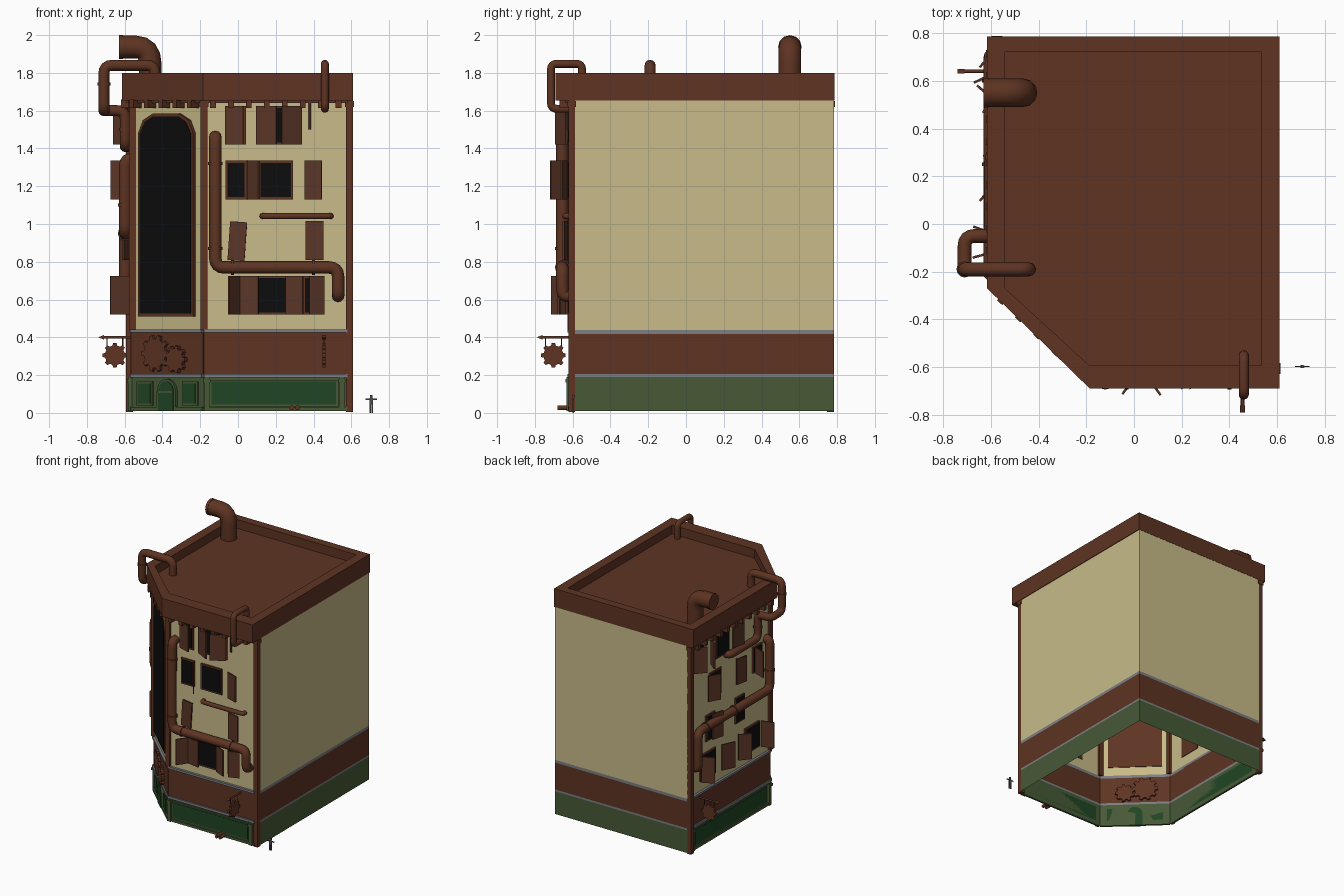
import bpy, bmesh, math
from mathutils import Matrix, Vector

cube = bpy.data.objects.get("Cube")
if cube:
    bpy.data.objects.remove(cube)


def material(name, rgb):
    m = bpy.data.materials.new(name)
    m.use_nodes = True
    m.diffuse_color = (*rgb, 1)
    m.node_tree.nodes["Principled BSDF"].inputs["Base Color"].default_value = (*rgb, 1)
    return m


BROWN = material("brown", (0.112, 0.034, 0.016))
WOOD = material("shutter brown", (0.105, 0.036, 0.02))
CREAM = material("cream plaster", (0.58, 0.5, 0.25))
GREEN = material("olive green", (0.063, 0.1, 0.037))
DARK_GREEN = material("dark green", (0.014, 0.06, 0.017))
GREY = material("grey trim", (0.2, 0.21, 0.23))
BLACK = material("black glass", (0.004, 0.004, 0.004))
FIGURE = material("figure grey", (0.07, 0.075, 0.07))


def facade(x, y, angle):
    return Matrix.Translation((x, y, 0)) @ Matrix.Rotation(math.radians(angle), 4, "Z")


# Facade frames: u runs right along the wall, d points out of it
A, B = Vector((-0.56, -0.25)), Vector((-0.18, -0.61))
MID = (A + B) / 2
HALF = (B - A).length / 2
FRONT = facade(0, -0.61, 0)
CORNER = facade(MID.x, MID.y, math.degrees(math.atan2(B.y - A.y, B.x - A.x)))
SIDE = facade(-0.56, 0, -90)
WORLD = Matrix.Identity(4)


def make(name, bm, mat, smooth=False):
    bmesh.ops.recalc_face_normals(bm, faces=bm.faces)
    me = bpy.data.meshes.new(name)
    bm.to_mesh(me)
    bm.free()
    me.materials.append(mat)
    ob = bpy.data.objects.new(name, me)
    bpy.context.collection.objects.link(ob)
    if smooth:
        bpy.ops.object.select_all(action="DESELECT")
        ob.select_set(True)
        bpy.context.view_layer.objects.active = ob
        bpy.ops.object.shade_smooth_by_angle(angle=math.radians(40))
    return ob


def loft(name, loops, mat, caps=True):
    bm = bmesh.new()
    rings = [[bm.verts.new(p) for p in loop] for loop in loops]
    n = len(rings[0])
    for a, b in zip(rings, rings[1:]):
        for i in range(n):
            j = (i + 1) % n
            bm.faces.new((a[i], a[j], b[j], b[i]))
    if caps:
        bm.faces.new(rings[0])
        bm.faces.new(rings[-1])
    return make(name, bm, mat)


def prism(name, M, outline, d0, d1, mat):
    return loft(name, [[M @ Vector((u, -d, z)) for u, z in outline] for d in (d0, d1)], mat)


def box(name, M, u, d, z, mat):
    return prism(name, M, [(u[0], z[0]), (u[1], z[0]), (u[1], z[1]), (u[0], z[1])], d[0], d[1], mat)


def pipe(name, M, points, r, mat=BROWN, bend=1.5):
    """Tube along (u, d, z) points with rounded elbows."""
    P = [M @ Vector((u, -d, z)) for u, d, z in points]
    path = [P[0]]
    for a, p, b in zip(P, P[1:], P[2:]):
        s = p + (a - p).normalized() * min(r * bend, (a - p).length * 0.49)
        e = p + (b - p).normalized() * min(r * bend, (b - p).length * 0.49)
        path += [s.lerp(p, t).lerp(p.lerp(e, t), t) for t in (0, 0.25, 0.5, 0.75, 1)]
    path.append(P[-1])
    cu = bpy.data.curves.new(name, "CURVE")
    cu.dimensions = "3D"
    cu.bevel_depth, cu.bevel_resolution, cu.use_fill_caps = r, 4, True
    sp = cu.splines.new("POLY")
    sp.points.add(len(path) - 1)
    for q, p in zip(sp.points, path):
        q.co = (*p, 1)
    tmp = bpy.data.objects.new(name + "_path", cu)
    bpy.context.collection.objects.link(tmp)
    bpy.context.view_layer.update()
    bm = bmesh.new()
    bm.from_mesh(tmp.evaluated_get(bpy.context.evaluated_depsgraph_get()).to_mesh())
    bpy.data.objects.remove(tmp)
    return make(name, bm, mat, True)


def collar(M, p, axis, r, half=0.008):
    step = Vector((axis == "u", axis == "d", axis == "z")) * half
    pipe("pipe_collar", M, [Vector(p) - step, Vector(p) + step], r * 1.18)


def gear(name, M, u, z, r, teeth, d0, d1, mat=BROWN):
    pts = []
    for i in range(teeth):
        for t, k in ((-0.3, 0.8), (-0.18, 1), (0.18, 1), (0.3, 0.8)):
            a = (i + t) / teeth * math.tau
            pts.append((u + r * k * math.cos(a), z + r * k * math.sin(a)))
    prism(name, M, pts, d0, d1, mat)


# Wall shell in stacked bands, open below
FOOT = [(-0.56, 0.783), A, B, (0.605, -0.61), (0.605, 0.783)]
for name, z0, z1, mat in (("ground_floor_wall", 0.01, 0.19, GREEN), ("lower_trim", 0.19, 0.205, GREY),
                          ("sign_band", 0.205, 0.418, BROWN), ("upper_trim", 0.418, 0.44, GREY),
                          ("upper_wall", 0.44, 1.66, CREAM)):
    loft(name, [[(x, y, z) for x, y in FOOT] for z in (z0, z1)], mat, caps=False)

# Cornice, parapet and sunken roof
OUT = [(-0.615, 0.785), (-0.615, -0.27), (-0.185, -0.69), (0.61, -0.69), (0.61, 0.785)]
INN = [(-0.54, 0.72), (-0.54, -0.27), (-0.19, -0.59), (0.535, -0.59), (0.535, 0.72)]
loft("cornice_and_roof", [[(x, y, z) for x, y in pts] for pts, z in
                          ((OUT, 1.655), (OUT, 1.8), (INN, 1.8), (INN, 1.73))], BROWN)

# Ledges and brackets along the three decorated facades
for M, u0, u1 in ((FRONT, -0.18, 0.58), (CORNER, -HALF, HALF), (SIDE, -0.76, 0.25)):
    box("lower_ledge", M, (u0, u1), (0, 0.018), (0.188, 0.207), GREY)
    box("upper_ledge", M, (u0, u1), (0, 0.018), (0.425, 0.442), GREY)
    box("brown_fascia", M, (u0, u1), (0, 0.008), (0.207, 0.425), BROWN)
    box("cornice_moulding", M, (u0, u1), (0, 0.03), (1.64, 1.66), BROWN)
    box("base_plinth", M, (u0, u1), (0, 0.015), (0.01, 0.03), GREEN)
    n = int((u1 - u0) / 0.09)
    for i in range(n):
        c = u0 + (i + 0.5) * (u1 - u0) / n
        box("cornice_bracket", M, (c - 0.015, c + 0.015), (0, 0.06), (1.615, 1.66), BROWN)

# Corner posts
for name, x, y, z0 in (("front_right_post", 0.59, -0.605, 0.005), ("back_left_post", -0.575, 0.765, 0.005),
                       ("corner_post", A.x, A.y, 0.44), ("corner_post", B.x, B.y, 0.44)):
    box(name, facade(x, y, 0), (-0.018, 0.018), (-0.018, 0.018), (z0, 1.655), BROWN)
    box("post_capital", facade(x, y, 0), (-0.023, 0.023), (-0.023, 0.023), (1.62, 1.65), BROWN)


# Shop windows
def shop_window(M, u0, u1, z0=0.045, z1=0.165):
    box("shop_frame", M, (u0 - 0.012, u1 + 0.012), (0, 0.009), (z0 - 0.012, z1 + 0.01), GREEN)
    box("shop_panel", M, (u0, u1), (0, 0.013), (z0, z1), DARK_GREEN)


shop_window(FRONT, -0.14, 0.52)
shop_window(SIDE, -0.7, 0.19)
for s in (-1, 1):
    shop_window(CORNER, s * 0.165 - 0.045, s * 0.165 + 0.045, 0.05, 0.155)
for M, us in ((FRONT, (-0.165, 0.55)), (SIDE, (-0.735, 0.23))):
    for u in us:
        box("shop_pillar", M, (u - 0.015, u + 0.015), (0, 0.022), (0.01, 0.19), GREEN)
        box("pillar_capital", M, (u - 0.02, u + 0.02), (0, 0.028), (0.16, 0.18), GREEN)


# Arched door
def arch(w, z0, spring):
    return [(-w, z0), (w, z0)] + [(w * math.cos(a), spring + w * math.sin(a))
                                  for a in (math.pi * i / 10 for i in range(11))]


prism("door_frame", CORNER, arch(0.068, 0.01, 0.112), 0, 0.016, GREEN)
prism("door", CORNER, arch(0.055, 0.01, 0.112), 0, 0.02, DARK_GREEN)
box("door_rail", CORNER, (-0.055, 0.055), (0, 0.025), (0.105, 0.115), GREEN)


# Tall corner window with angled head
def tall(e):
    half = [(0.185 + e, 0.525 - e), (0.185 + e, 1.48), (0.15 + e, 1.54 + e * 0.6), (0.09, 1.57 + e)]
    return half + [(-u, z) for u, z in reversed(half)]


prism("tall_window_frame", CORNER, tall(0.016), -0.005, 0.02, BROWN)
prism("tall_window_glass", CORNER, tall(0), 0, 0.024, BLACK)

# Gears on the corner band
gear("large_gear", CORNER, -0.075, 0.315, 0.097, 10, -0.015, 0.025)
gear("small_gear", CORNER, 0.075, 0.283, 0.073, 9, -0.015, 0.03)

# Upper windows and hinged shutters: row base heights
ROWS = (1.42, 1.13, 0.81, 0.52)


def window(M, row, u0, u1):
    z = ROWS[row]
    box("window_frame", M, (u0 - 0.012, u1 + 0.012), (-0.005, 0.012), (z, z + 0.205), BROWN)
    box("window_glass", M, (u0, u1), (0, 0.016), (z + 0.012, z + 0.193), BLACK)


def shutter(M, row, hinge, width, swing, tilt=0):
    z = ROWS[row]
    sign = -1 if width > 0 else 1
    H = (M @ Matrix.Translation((hinge, -0.018, z)) @ Matrix.Rotation(math.radians(sign * swing), 4, "Z")
         @ Matrix.Rotation(math.radians(tilt), 4, "Y"))
    box("shutter", H, sorted((0, width)), (0, 0.01), (0, 0.205), WOOD)


for row, u0, u1 in ((0, -0.055, 0.03), (0, 0.11, 0.325), (1, -0.055, 0.035), (1, 0.12, 0.28),
                    (3, 0.005, 0.255), (3, 0.355, 0.4)):
    window(FRONT, row, u0, u1)
for row, hinge, width, swing, tilt in ((0, -0.065, 0.1, 18, 0), (0, 0.1, 0.12, 28, 0), (0, 0.335, -0.12, 28, 0),
                                       (1, 0.055, 0.105, 55, 0), (1, 0.355, 0.095, 18, 0), (2, -0.055, 0.09, 5, 4),
                                       (2, 0.36, 0.095, 10, 0), (3, 0.005, 0.105, 10, 0), (3, 0.005, -0.1, 55, 0),
                                       (3, 0.255, 0.1, 25, 0), (3, 0.455, -0.085, 20, 0)):
    shutter(FRONT, row, hinge, width, swing, tilt)

for row, u0, u1 in ((0, -0.72, -0.6), (0, -0.42, -0.28), (1, -0.5, -0.38), (1, 0.04, 0.13), (2, -0.55, -0.46),
                    (2, -0.18, -0.09), (3, -0.62, -0.45), (3, -0.06, 0.1)):
    window(SIDE, row, u0, u1)
for row, hinge, width, swing in ((0, -0.73, 0.1, 40), (0, -0.52, -0.1, 50), (0, -0.24, 0.11, 10),
                                 (1, -0.55, 0.1, 30), (1, -0.2, 0.1, 12), (1, 0.04, -0.1, 70), (2, -0.5, 0.1, 15),
                                 (3, -0.63, 0.1, 65), (3, -0.38, 0.11, 25), (3, -0.17, 0.1, 40), (3, 0.12, 0.1, 75)):
    shutter(SIDE, row, hinge, width, swing)

# Chimney elbow
pipe("chimney", WORLD, [(-0.465, -0.55, 1.72), (-0.465, -0.55, 1.937), (-0.62, -0.55, 1.937)], 0.06)
collar(WORLD, (-0.62, -0.55, 1.937), "u", 0.053, 0.01)

# Roof pipes that loop over the cornice
pipe("left_roof_pipe", WORLD, [(-0.44, 0.19, 1.72), (-0.44, 0.19, 1.84), (-0.71, 0.19, 1.84), (-0.71, 0.19, 1.6),
                               (-0.71, 0.05, 1.6), (-0.597, 0.05, 1.6), (-0.597, 0.05, 1.41), (-0.597, -0.3, 1.41),
                               (-0.55, -0.3, 1.41)], 0.029)
pipe("front_roof_pipe", WORLD, [(0.46, 0.55, 1.72), (0.46, 0.55, 1.848), (0.46, 0.715, 1.848), (0.46, 0.715, 1.61),
                                (0.46, 0.6, 1.61)], 0.021)
for p in ((-0.71, 0.19, 1.74), (-0.597, 0.05, 1.5)):
    collar(WORLD, p, "z", 0.029)

# Wall pipes
pipe("front_wall_pipe", FRONT, [(-0.12, 0, 1.46), (-0.12, 0.045, 1.46), (-0.12, 0.045, 0.77), (0.53, 0.045, 0.77),
                                (0.53, 0.045, 0.62), (0.53, 0, 0.62)], 0.033)
pipe("side_wall_pipe", SIDE, [(0.2, 0, 1.34), (0.2, 0.037, 1.34), (0.2, 0.037, 0.95), (-0.7, 0.037, 0.95),
                              (-0.7, 0.037, 0.66), (-0.7, 0, 0.66)], 0.033)
for M, p, axis in ((FRONT, (-0.12, 0.045, 1.32), "z"), (FRONT, (-0.12, 0.045, 0.87), "z"),
                   (FRONT, (-0.03, 0.045, 0.77), "u"), (FRONT, (0.4, 0.045, 0.77), "u"),
                   (SIDE, (0.2, 0.037, 1.1), "z"), (SIDE, (-0.25, 0.037, 0.95), "u"), (SIDE, (-0.6, 0.037, 0.95), "u")):
    collar(M, p, axis, 0.033)
pipe("short_wall_pipe", FRONT, [(0.13, 0, 1.042), (0.13, 0.03, 1.042), (0.49, 0.03, 1.042), (0.49, 0, 1.042)], 0.016)
pipe("drip_pipe", FRONT, [(0.38, 0.02, 1.5), (0.38, 0.02, 1.65)], 0.006)
for u in (0.285, 0.315):
    pipe("drain_spout", FRONT, [(u, 0, 0.027), (u, 0.07, 0.027)], 0.013)

# Hanging gear signs, set square to each wall
for M, wall in ((facade(0, 0.64, 0), -0.56), (facade(0.455, 0, 90), -0.61)):
    gear("hanging_gear_sign", M, wall - 0.092, 0.305, 0.066, 8, -0.008, 0.008)
    pipe("sign_bracket", M, [(wall, 0, 0.4), (wall - 0.16, 0, 0.4)], 0.007)
    prism("bracket_tip", M, [(wall - 0.15, 0.388), (wall - 0.18, 0.4), (wall - 0.15, 0.412)], -0.01, 0.01, BROWN)
    for off in (0.05, 0.134):
        pipe("sign_hanger", M, [(wall - off, 0, 0.4), (wall - off, 0, 0.33)], 0.003)

# Small standing figure
M = facade(0.705, -0.597, 0)
box("figure_torso", M, (-0.009, 0.009), (-0.005, 0.005), (0.045, 0.078), FIGURE)
box("figure_arms", M, (-0.03, 0.03), (-0.003, 0.003), (0.068, 0.075), FIGURE)
box("figure_head", M, (-0.006, 0.006), (-0.006, 0.006), (0.08, 0.096), FIGURE)
for s in (-1, 1):
    box("figure_leg", M, sorted((s * 0.002, s * 0.01)), (-0.004, 0.004), (0, 0.046), FIGURE)
